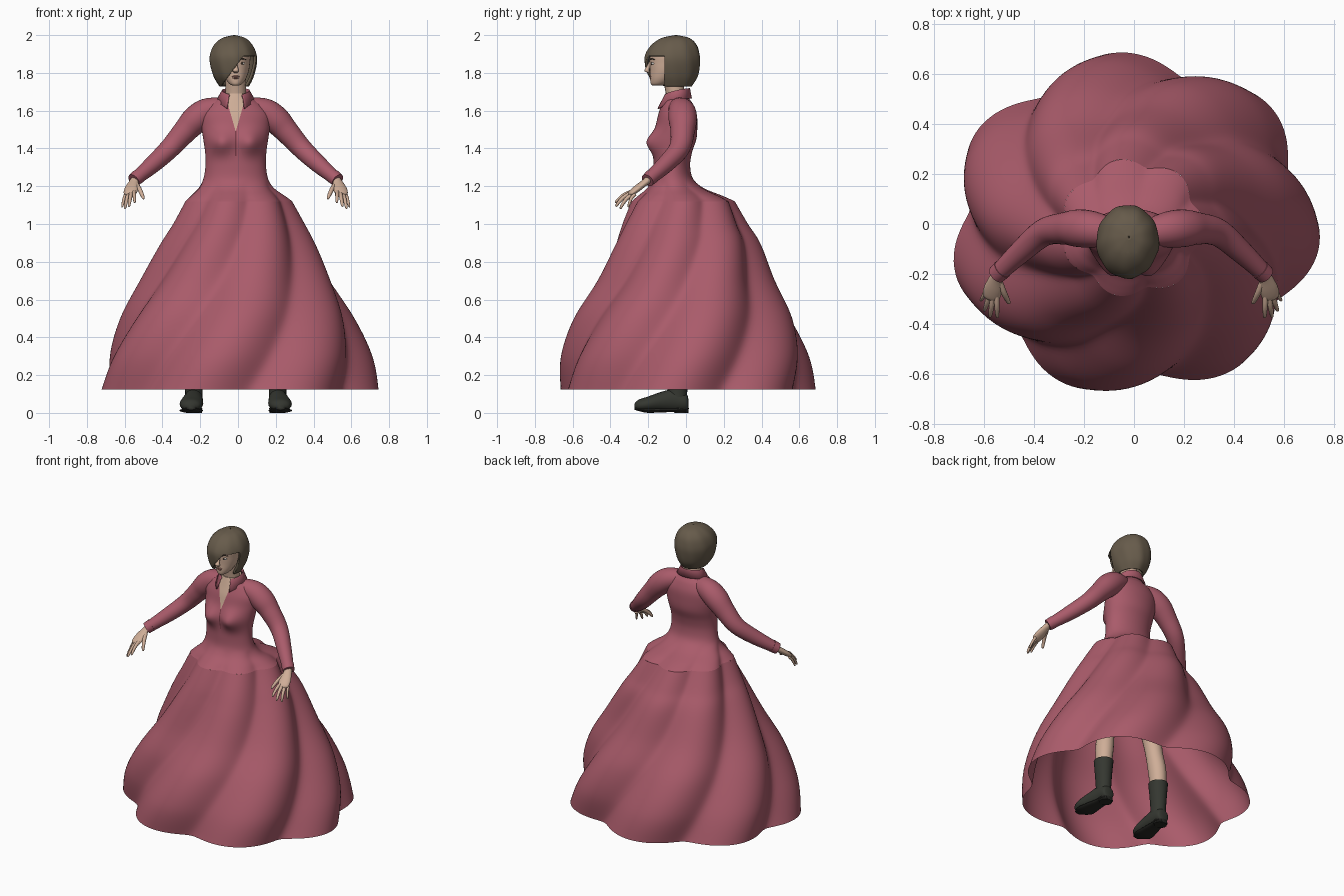
import bpy, bmesh, math
from mathutils import Vector

cube = bpy.data.objects.get("Cube")
if cube:
    bpy.data.objects.remove(cube)

CX = -0.012  # centre line of the figure
X, Y, Z = Vector((1, 0, 0)), Vector((0, 1, 0)), Vector((0, 0, 1))
made = []


def material(name, r, g, b):
    m = bpy.data.materials.new(name)
    m.use_nodes = True
    m.diffuse_color = (r, g, b, 1)
    m.node_tree.nodes["Principled BSDF"].inputs["Base Color"].default_value = (r, g, b, 1)
    return m


ROSE = material("rose cloth", 0.40, 0.105, 0.145)
SEAM = material("dark rose seam", 0.2, 0.045, 0.065)
SKIN = material("skin", 0.62, 0.42, 0.31)
HAIR = material("brown hair", 0.135, 0.105, 0.07)
BOOT = material("black leather", 0.035, 0.038, 0.03)
SOLE = material("boot sole", 0.02, 0.02, 0.017)
LIPS = material("lips", 0.42, 0.2, 0.16)
WHITE = material("eye white", 0.7, 0.68, 0.64)
DARK = material("iris and brow", 0.05, 0.035, 0.025)


def finish(name, bm, *mats):
    bmesh.ops.recalc_face_normals(bm, faces=bm.faces)
    mesh = bpy.data.meshes.new(name)
    bm.to_mesh(mesh)
    bm.free()
    for m in mats:
        mesh.materials.append(m)
    ob = bpy.data.objects.new(name, mesh)
    bpy.context.collection.objects.link(ob)
    made.append(ob)
    return ob


def spline(rows, steps):
    """Catmull-Rom interpolation of every column."""
    rows = [rows[0]] + list(rows) + [rows[-1]]
    out = []
    for p, q, r, s in zip(rows, rows[1:], rows[2:], rows[3:]):
        for k in range(steps):
            t = k / steps
            out.append([b + 0.5 * t * (c - a + t * (2*a - 5*b + 4*c - d + t * (3*(b - c) + d - a)))
                        for a, b, c, d in zip(p, q, r, s)])
    return out + [list(rows[-1])]


def loft(name, rows, mats, axes=None, n=20, steps=5, shape=None, cap=True, side=None):
    """Skin elliptical rings (x, y, z, ra, rb); side mirrors x about the centre line."""
    rows = spline(rows, steps)
    if side:
        rows = [[CX + side * r[0]] + r[1:] for r in rows]
    pts = [Vector(r[:3]) for r in rows]
    bm = bmesh.new()
    rings = []
    for i, r in enumerate(rows):
        if axes:
            u, v = axes
        else:
            t = (pts[min(i + 1, len(pts) - 1)] - pts[max(i - 1, 0)]).normalized()
            u = t.cross(Z).normalized()
            v = u.cross(t)
        ring = []
        for k in range(n):
            a = math.tau * k / n
            p = pts[i] + u * r[3] * math.cos(a) + v * r[4] * math.sin(a)
            ring.append(bm.verts.new(shape(p, pts[i], a) if shape else p))
        rings.append(ring)
    for lo, hi in zip(rings, rings[1:]):
        for k in range(n):
            bm.faces.new((lo[k], lo[(k + 1) % n], hi[(k + 1) % n], hi[k]))
    if cap:
        bm.faces.new(rings[0])
        bm.faces.new(rings[-1])
    return finish(name, bm, *mats)


def region(ob, planes, test, index=None):
    """Cut along planes, then recolour (or remove) the faces that pass the test."""
    bm = bmesh.new()
    bm.from_mesh(ob.data)
    for co, no in planes:
        bmesh.ops.bisect_plane(bm, geom=bm.verts[:] + bm.edges[:] + bm.faces[:],
                               plane_co=co, plane_no=Vector(no).normalized())
    hit = [f for f in bm.faces if test(f.calc_center_median())]
    if index is None:
        bmesh.ops.delete(bm, geom=hit, context='FACES')
    else:
        for f in hit:
            f.material_index = index
    bm.to_mesh(ob.data)
    bm.free()


def ball(name, at, size, mat):
    bm = bmesh.new()
    bmesh.ops.create_uvsphere(bm, u_segments=16, v_segments=10, radius=1)
    for v in bm.verts:
        v.co = Vector(at) + Vector([a * b for a, b in zip(v.co, size)])
    return finish(name, bm, mat)


def solidify(ob, thickness, offset):
    m = ob.modifiers.new("thickness", 'SOLIDIFY')
    m.thickness, m.offset = thickness, offset


# Seven swirling folds shared by the skirt and the peplum
def folds(p, c, a, weight=1):
    peak = math.radians(96 + 58 * (c.z - 0.125) / 0.995)
    s = math.sqrt(math.cos(3.5 * (a - peak)) ** 2 + 0.05)
    return c + (p - c) * (1 + 0.16 * weight * (s - 0.65))


loft("skirt", [(0, 0, .125, .705, .65), (0, 0, .3, .672, .63), (0, 0, .5, .595, .56),
               (0, 0, .7, .49, .45), (0, 0, .9, .39, .37), (0, -.01, 1.0, .335, .32),
               (-.005, -.015, 1.12, .275, .262)],
     [ROSE], (X, Y), n=168, steps=7, shape=folds, cap=False)


# Bodice with peplum, bust, open neckline and front seam
def bodice_shape(p, c, a):
    p = folds(p, c, a, max(0, min(1, (1.23 - c.z) / 0.1)))
    if p.y < c.y:
        d = ((abs(p.x - CX) - 0.08) / 0.06) ** 2 + ((p.z - 1.43) / 0.06) ** 2
        p.y -= 0.045 * math.exp(-d)
    return p


bodice = loft("bodice", [(-.005, -.015, 1.12, .275, .262), (-.008, -.03, 1.15, .243, .215),
                         (CX, -.055, 1.19, .198, .148), (CX, -.07, 1.24, .171, .107),
                         (CX, -.075, 1.31, .160, .097), (CX, -.07, 1.38, .162, .102),
                         (CX, -.06, 1.45, .172, .115), (CX, -.05, 1.52, .182, .11),
                         (CX, -.045, 1.58, .180, .102), (CX, -.045, 1.63, .142, .085),
                         (CX, -.05, 1.66, .098, .07), (CX, -.05, 1.69, .066, .06)],
              [ROSE, SKIN, SEAM], (X, Y), n=112, steps=5, shape=bodice_shape)
vee = Vector((CX, 0, 1.49))
region(bodice, [(vee, (.19, 0, -.055)), (vee, (-.19, 0, -.055))],
       lambda c: c.y < -.05 and abs(c.x - CX) < .055 * (c.z - 1.49) / .19, 1)
region(bodice, [(vee + X * .003, X), (vee - X * .003, X), (Vector((0, 0, 1.36)), Z)],
       lambda c: c.y < -.05 and abs(c.x - CX) < .003 and 1.36 < c.z < 1.495, 2)

# Folded collar with front points
bm = bmesh.new()
previous = None
for i in range(41):
    t = i / 20 - 1
    th, w = math.radians(152) * t, abs(t) ** 3
    sx, cy = math.sin(th), math.cos(th)
    edge = [bm.verts.new((CX + r * sx, -.05 + q * cy, z)) for r, q, z in (
        (.064, .064, 1.70 - .035 * t * t), (.073, .07, 1.715 - .035 * t * t),
        (.098, .076 + .034 * w, 1.665 - .055 * w))]
    if previous:
        for k in range(2):
            bm.faces.new((previous[k], edge[k], edge[k + 1], previous[k + 1]))
    previous = edge
solidify(finish("collar", bm, ROSE), .01, 0)

# Neck and head
loft("neck", [(CX, -.045, 1.56, .06, .05), (CX, -.055, 1.68, .054, .05),
              (CX, -.075, 1.80, .055, .055)], [SKIN], (X, Y))
loft("head", [(CX, -.155, 1.732, .014, .02), (CX, -.142, 1.742, .034, .044),
              (CX, -.122, 1.77, .054, .068), (CX, -.1, 1.81, .069, .09),
              (CX, -.09, 1.85, .075, .102), (CX, -.085, 1.90, .077, .106),
              (CX, -.075, 1.95, .055, .08), (CX, -.07, 1.97, .01, .01)],
     [SKIN], (X, Y), n=32)
loft("nose", [(CX, -.186, 1.86, .008, .008), (CX, -.198, 1.835, .010, .010),
              (CX, -.207, 1.812, .016, .014), (CX, -.195, 1.80, .009, .008)],
     [SKIN], (X, Y), n=14)
ball("upper_lip", (CX, -.186, 1.781), (.021, .009, .005), LIPS)
ball("lower_lip", (CX, -.184, 1.773), (.018, .009, .006), LIPS)

for s, word in ((1, "left"), (-1, "right")):
    ball(word + "_eye", (CX + s * .033, -.172, 1.85), (.014, .012, .008), WHITE)
    ball(word + "_iris", (CX + s * .033, -.181, 1.85), (.006, .005, .007), DARK)
    loft(word + "_brow", [(.016, -.189, 1.869, .003, .003), (.036, -.184, 1.876, .003, .004),
                          (.056, -.165, 1.869, .002, .002)], [DARK], n=8, side=s)

    # Sleeve and cuff
    loft(word + "_sleeve", [(.06, -.04, 1.615, .055, .055), (.15, -.022, 1.595, .072, .071),
                            (.212, -.017, 1.552, .075, .074), (.27, -.018, 1.49, .064, .064),
                            (.35, -.035, 1.40, .055, .054), (.44, -.11, 1.315, .046, .046),
                            (.535, -.2, 1.235, .035, .034)], [ROSE], n=28, side=s)
    loft(word + "_cuff", [(.515, -.181, 1.252, .040, .039), (.54, -.204, 1.231, .037, .036)],
         [ROSE], n=24, steps=2, side=s)

    # Hand
    loft(word + "_palm", [(.525, -.19, 1.245, .024, .022), (.54, -.215, 1.222, .026, .018),
                          (.552, -.26, 1.187, .037, .018), (.56, -.292, 1.163, .034, .014),
                          (.563, -.302, 1.155, .02, .007)], [SKIN], side=s)
    for finger, a, b, r in (("index", (.538, -.288, 1.172), (.535, -.375, 1.112), .0100),
                            ("middle", (.553, -.294, 1.163), (.565, -.372, 1.092), .0105),
                            ("ring", (.569, -.288, 1.155), (.587, -.348, 1.080), .0100),
                            ("little", (.582, -.27, 1.158), (.602, -.306, 1.088), .0085),
                            ("thumb", (.525, -.235, 1.207), (.487, -.318, 1.132), .0120)):
        a, b = Vector(a), Vector(b)
        bend = Vector((0, -.004, .008))
        rows = [(*(a.lerp(b, t) + bend * math.sin(math.pi * t)), r * k, r * k)
                for t, k in ((0, 1.1), (.4, 1), (.75, .85), (.95, .6), (1, .2))]
        loft(f"{word}_{finger}_finger", rows, [SKIN], n=10, steps=3, side=s)

    # Leg and boot
    loft(word + "_leg", [(.222, -.045, .2, .04, .045), (.215, -.045, .38, .055, .06),
                         (.19, -.055, .55, .056, .058), (.15, -.055, .78, .08, .085),
                         (.105, -.05, 1.03, .1, .1)], [SKIN], (X, Y), side=s)
    loft(word + "_boot_shaft", [(.222, -.045, .05, .046, .05), (.222, -.045, .12, .046, .052),
                                (.222, -.045, .22, .053, .058), (.221, -.045, .30, .060, .064)],
         [BOOT], (X, Y), side=s)
    loft(word + "_boot_foot", [(.222, .012, .05, .02, .025), (.222, 0, .056, .042, .046),
                               (.223, -.06, .066, .049, .06), (.228, -.125, .06, .055, .053),
                               (.235, -.2, .047, .062, .04), (.237, -.25, .04, .048, .03),
                               (.237, -.272, .036, .018, .014)], [BOOT], (X, Z), side=s)
    loft(word + "_boot_sole", [(.222, .012, .012, .025, .012), (.222, -.01, .012, .045, .012),
                               (.225, -.07, .016, .045, .012), (.232, -.14, .014, .056, .012),
                               (.236, -.21, .013, .062, .012), (.237, -.272, .024, .025, .008)],
         [SOLE], (X, Z), n=16, side=s)
    loft(word + "_boot_heel", [(.222, -.025, 0, .042, .037), (.222, -.025, .025, .045, .04)],
         [SOLE], (X, Y), steps=1, side=s)


# Bob haircut with a diagonal fringe over the right eye
def locks(p, c, a):
    return c + (p - c) * (1 + .012 * math.cos(9 * a + 14 * c.z))


hair = loft("hair", [(-.02, -.066, 1.728, .078, .095), (-.024, -.07, 1.78, .106, .131),
                     (-.025, -.071, 1.85, .124, .146), (-.025, -.07, 1.90, .122, .143),
                     (-.025, -.062, 1.95, .1, .118), (-.022, -.055, 1.985, .06, .072),
                     (-.02, -.053, 2.0, .004, .004)],
            [HAIR], (X, Y), n=64, steps=6, shape=locks, cap=False)
corner = Vector((.03, -.115, 1.89))
slant = Vector((.135, 0, -.1))
region(hair, [(corner, slant), (corner, Y), (corner, Z)],
       lambda c: c.y < corner.y and c.z < corner.z and (c - corner).dot(slant) > 0)
solidify(hair, .014, -1)

# Smooth shading with sharp edges kept
bpy.ops.object.select_all(action='DESELECT')
for ob in made:
    ob.select_set(True)
bpy.context.view_layer.objects.active = made[0]
bpy.ops.object.shade_smooth_by_angle(angle=math.radians(40))
